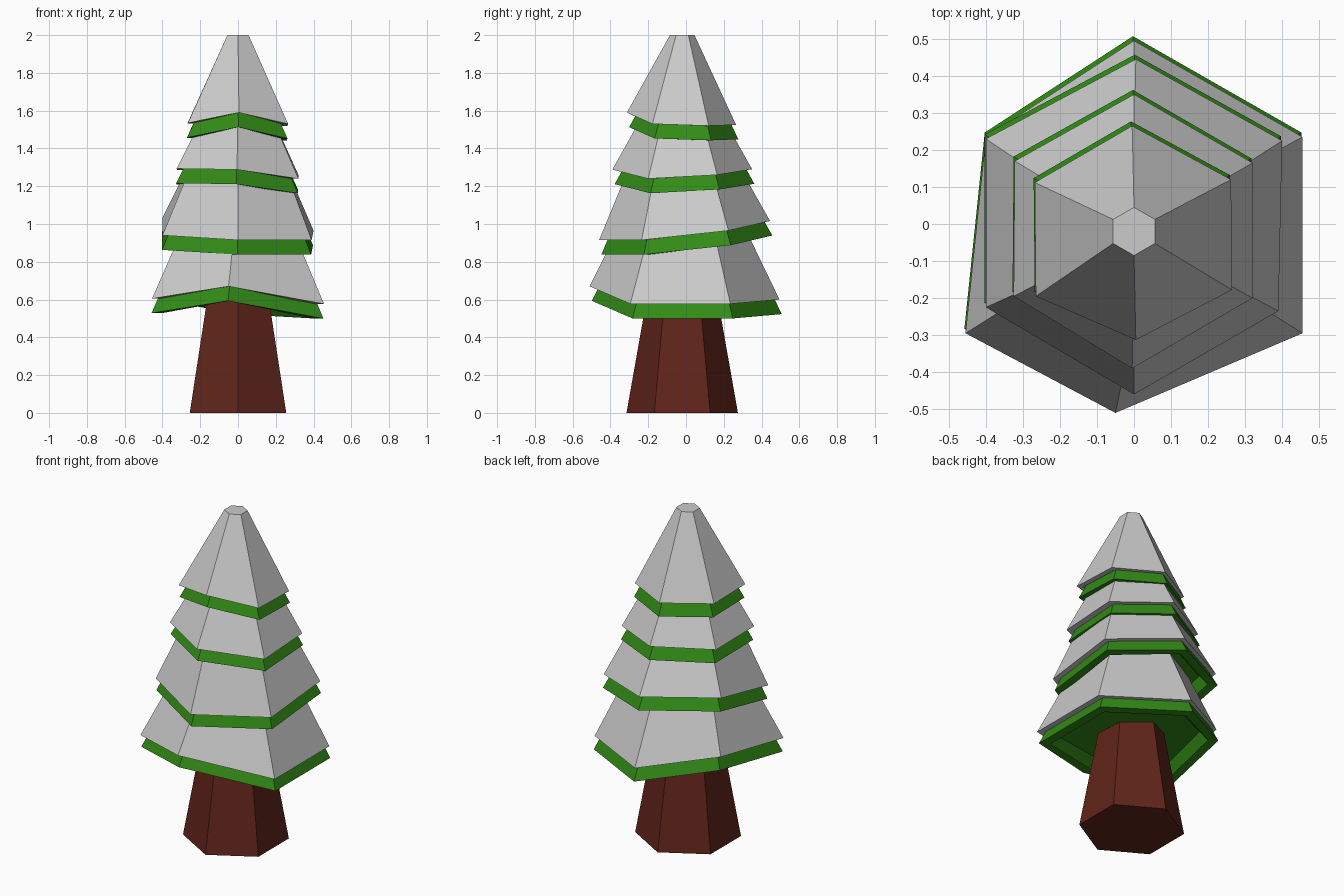
import bpy
import bmesh
from math import sin, cos, pi
from mathutils import Vector

if "Cube" in bpy.data.objects:
    bpy.data.objects.remove(bpy.data.objects["Cube"])

CY = -0.02  # the tree axis sits slightly in front of the centre


def material(name, rgb):
    mat = bpy.data.materials.new(name)
    mat.diffuse_color = (*rgb, 1)
    mat.use_nodes = True
    mat.node_tree.nodes["Principled BSDF"].inputs["Base Color"].default_value = mat.diffuse_color
    return mat


def hexagon(radius, z):
    # Corners clockwise from the back, points on the y axis
    return [Vector((radius * sin(i * pi / 3), CY + radius * cos(i * pi / 3), z))
            for i in range(6)]


def shrink(ring, factor, lift):
    # Smaller copy of a ring, used for the hollow underside
    return [Vector((p.x * factor, CY + (p.y - CY) * factor, p.z + lift)) for p in ring]


def loft(name, rings, mat=None):
    # Flat-faced skin through rings listed from the underside to the top
    bm = bmesh.new()
    loops = [[bm.verts.new(p) for p in ring] for ring in rings]
    for a, b in zip(loops, loops[1:]):
        for i in range(6):
            j = (i + 1) % 6
            bm.faces.new((a[i], a[j], b[j], b[i]))
    for loop in (loops[0], loops[-1]):
        bm.faces.new(loop)
    bmesh.ops.recalc_face_normals(bm, faces=bm.faces)
    mesh = bpy.data.meshes.new(name)
    bm.to_mesh(mesh)
    bm.free()
    obj = bpy.data.objects.new(name, mesh)
    bpy.context.collection.objects.link(obj)
    if mat:
        mesh.materials.append(mat)
    return obj


green = material("needles", (0.032, 0.26, 0.008))
brown = material("bark", (0.115, 0.018, 0.01))

# Trunk
loft("trunk", [hexagon(0.295, 0), hexagon(0.18, 0.65)], brown)

# Uneven lower rim of each tier (back, then clockwise), top radius, top height
tiers = [
    ([(0, .495, .60), (.455, .235, .577), (.455, -.295, .577),
      (-.05, -.51, .67), (-.455, -.295, .605), (-.40, .235, .676)], .25, 1.15),
    ([(.005, .445, 1.016), (.40, .225, .965), (.39, -.235, .915),
      (0, -.46, .915), (-.40, -.225, .94), (-.40, .23, 1.035)], .22, 1.45),
    ([(0, .35, 1.29), (.32, .165, 1.26), (.32, -.20, 1.24),
      (-.005, -.39, 1.288), (-.325, -.195, 1.293), (-.322, .17, 1.287)], .14, 1.70),
    ([(-.005, .265, 1.525), (.262, .12, 1.52), (.265, -.178, 1.53),
      (.005, -.313, 1.59), (-.265, -.195, 1.535), (-.268, .112, 1.532)], .065, 2.0),
]

# Each tier is a snow cap over a lowered copy forming the green branches
branch_shift = Vector((-0.003, 0.012, -0.077))
for n, (rim, top_r, top_z) in enumerate(tiers, 1):
    rim = [Vector(p) for p in rim]
    top = hexagon(top_r, top_z)
    rings = [shrink(rim, 0.78, 0.05), shrink(rim, 0.88, 0), rim, top]
    loft(f"snow_tier_{n}", rings)
    loft(f"branch_tier_{n}", [[p + branch_shift for p in r] for r in rings], green)
